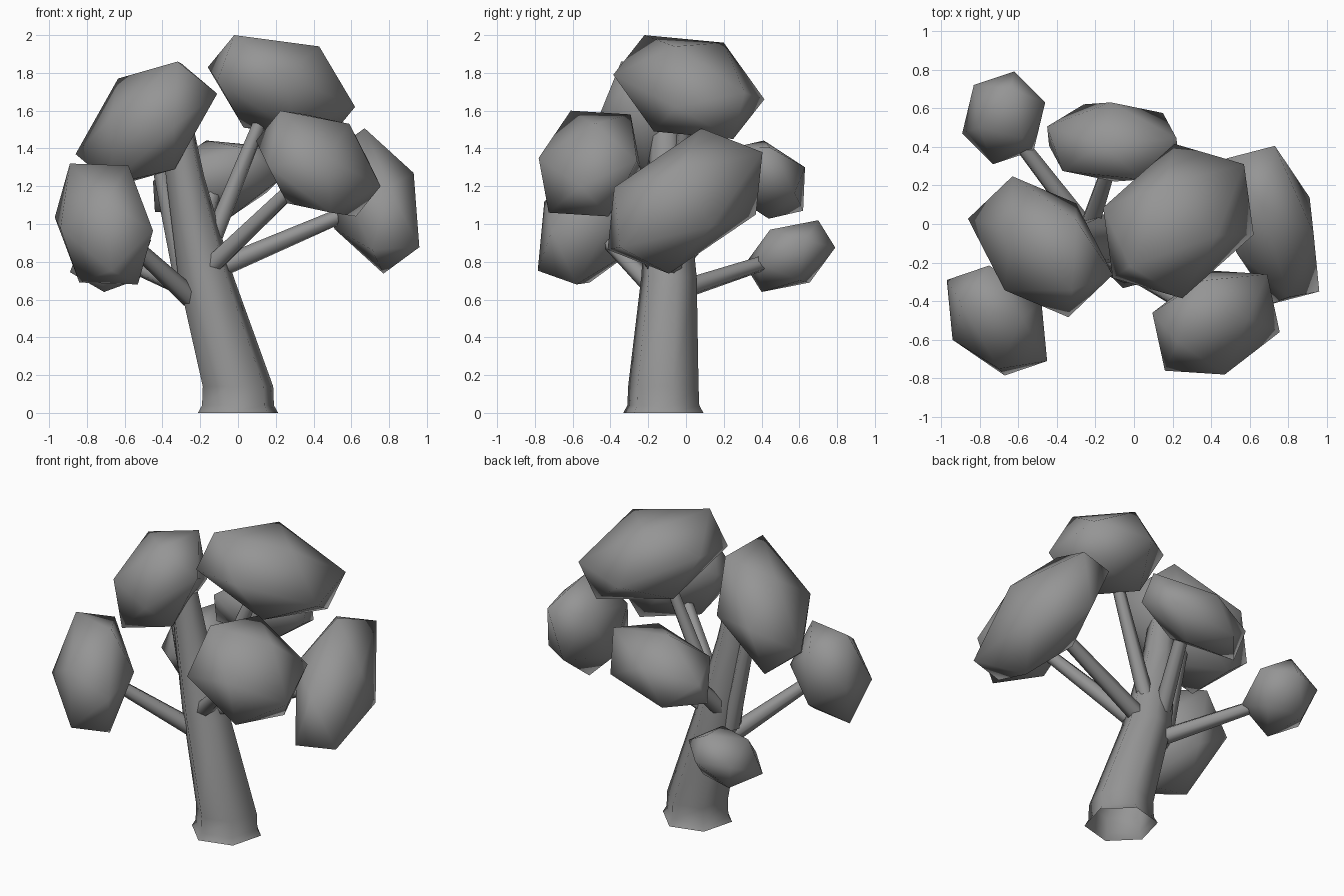
import bpy, bmesh, math
from mathutils import Vector

grey = bpy.data.materials.new("plain_grey")
grey.diffuse_color = (0.30, 0.30, 0.30, 1)


def finish(bm, name, angle):
    bmesh.ops.recalc_face_normals(bm, faces=bm.faces[:])
    me = bpy.data.meshes.new(name)
    for f in bm.faces:
        f.smooth = True
    bm.to_mesh(me)
    bm.free()
    me.set_sharp_from_angle(angle=math.radians(angle))
    me.materials.append(grey)
    ob = bpy.data.objects.new(name, me)
    bpy.context.collection.objects.link(ob)
    return ob


def clump(name, centre, offsets):
    """Stretched 20-sided leaf clump: hull of six offsets and their opposites."""
    bm = bmesh.new()
    c = Vector(centre)
    for p in offsets:
        bm.verts.new(c + Vector(p))
        bm.verts.new(c - Vector(p))
    bmesh.ops.convex_hull(bm, input=bm.verts[:])
    bmesh.ops.delete(bm, geom=[v for v in bm.verts if not v.link_faces], context='VERTS')
    finish(bm, name, 60)


def limb(name, path, sides, level=False):
    """Tapered tube through (x, y, z, radius) points; level keeps rings horizontal."""
    bm = bmesh.new()
    up = Vector((0, 0, 1))
    axis = Vector(path[-1][:3]) - Vector(path[0][:3])
    q = up.rotation_difference(up if level else axis)
    rings = []
    for x, y, z, r in path:
        ring = []
        for i in range(sides):
            a = 2 * math.pi * i / sides + math.radians(15)
            ring.append(bm.verts.new(Vector((x, y, z)) + q @ Vector((r * math.cos(a), r * math.sin(a), 0))))
        rings.append(ring)
    for a, b in zip(rings, rings[1:]):
        for i in range(sides):
            j = (i + 1) % sides
            bm.faces.new((a[i], a[j], b[j], b[i]))
    if not level:
        bm.faces.new(rings[0][::-1])
    bm.faces.new(rings[-1])
    finish(bm, name, 65)


# Trunk with flared foot, open underneath
limb("trunk", [(0.0, -0.12, 0, 0.22), (0.0, -0.12, 0.04, 0.197), (0.0, -0.12, 0.14, 0.193),
               (-0.17, -0.09, 0.72, 0.152), (-0.28, -0.10, 1.25, 0.105),
               (-0.32, -0.11, 1.5, 0.09)], 6, True)

# Branches
branches = {
    "top": ((-0.15, -0.06, 0.88, 0.05), (0.15, 0.0, 1.62, 0.035)),
    "upper_left": ((-0.28, -0.06, 0.70, 0.06), (-0.43, -0.06, 1.38, 0.04)),
    "front_right": ((-0.17, -0.14, 0.75, 0.055), (0.32, -0.45, 1.22, 0.04)),
    "right": ((-0.12, -0.08, 0.76, 0.055), (0.58, 0.0, 1.06, 0.04)),
    "back": ((-0.24, -0.04, 0.80, 0.055), (-0.12, 0.32, 1.20, 0.04)),
    "back_left": ((-0.22, -0.06, 0.64, 0.055), (-0.62, 0.46, 0.81, 0.04)),
    "front_left": ((-0.25, -0.12, 0.61, 0.055), (-0.60, -0.43, 0.93, 0.04)),
}
for n, p in branches.items():
    limb(n + "_branch", p, 6)

# Leaf clumps
clump("top_leaves", (0.23, 0.015, 1.725),
      [(-0.25, -0.235, 0.275), (0.20, -0.075, 0.215), (-0.07, 0.185, 0.235),
       (0.39, -0.07, -0.105), (-0.02, 0.40, -0.065), (0.34, 0.295, -0.03)])
clump("upper_left_leaves", (-0.485, -0.118, 1.53),
      [(0.375, -0.145, 0.16), (-0.185, -0.225, 0.035), (-0.145, 0.365, 0.015),
       (-0.15, 0.09, 0.24), (0.185, 0.137, 0.32), (0.165, -0.225, 0.33)])
clump("front_right_leaves", (0.425, -0.51, 1.32),
      [(-0.33, 0.05, 0.12), (0.045, -0.27, 0.03), (0.265, 0.25, 0.015),
       (0.165, 0.02, 0.21), (-0.068, 0.217, 0.26), (-0.20, -0.10, 0.28)])
clump("front_left_leaves", (-0.71, -0.50, 1.0),
      [(0.26, -0.21, -0.035), (-0.04, 0.285, 0.247), (-0.23, -0.10, -0.025),
       (-0.18, 0.08, 0.32), (0.01, -0.25, 0.12), (0.13, 0.01, 0.31)])
clump("right_leaves", (0.72, -0.005, 1.122),
      [(-0.05, 0.085, 0.385), (0.01, 0.41, 0.258), (-0.08, 0.375, -0.072),
       (0.21, -0.04, 0.148), (0.24, -0.345, -0.245), (0.19, 0.142, -0.134)])
clump("back_left_leaves", (-0.675, 0.55, 0.83),
      [(0.055, 0.24, 0.045), (0.215, 0.08, 0.085), (0.155, -0.17, -0.035),
       (0.034, 0.15, 0.19), (0.096, -0.105, 0.14), (-0.13, -0.05, 0.13)])
clump("back_leaves", (-0.11, 0.425, 1.235),
      [(-0.058, -0.013, 0.207), (0.33, 0.02, 0.17), (-0.01, 0.205, 0.065),
       (-0.34, 0.08, -0.01), (-0.26, -0.15, 0.07), (0.15, -0.195, 0.165)])
